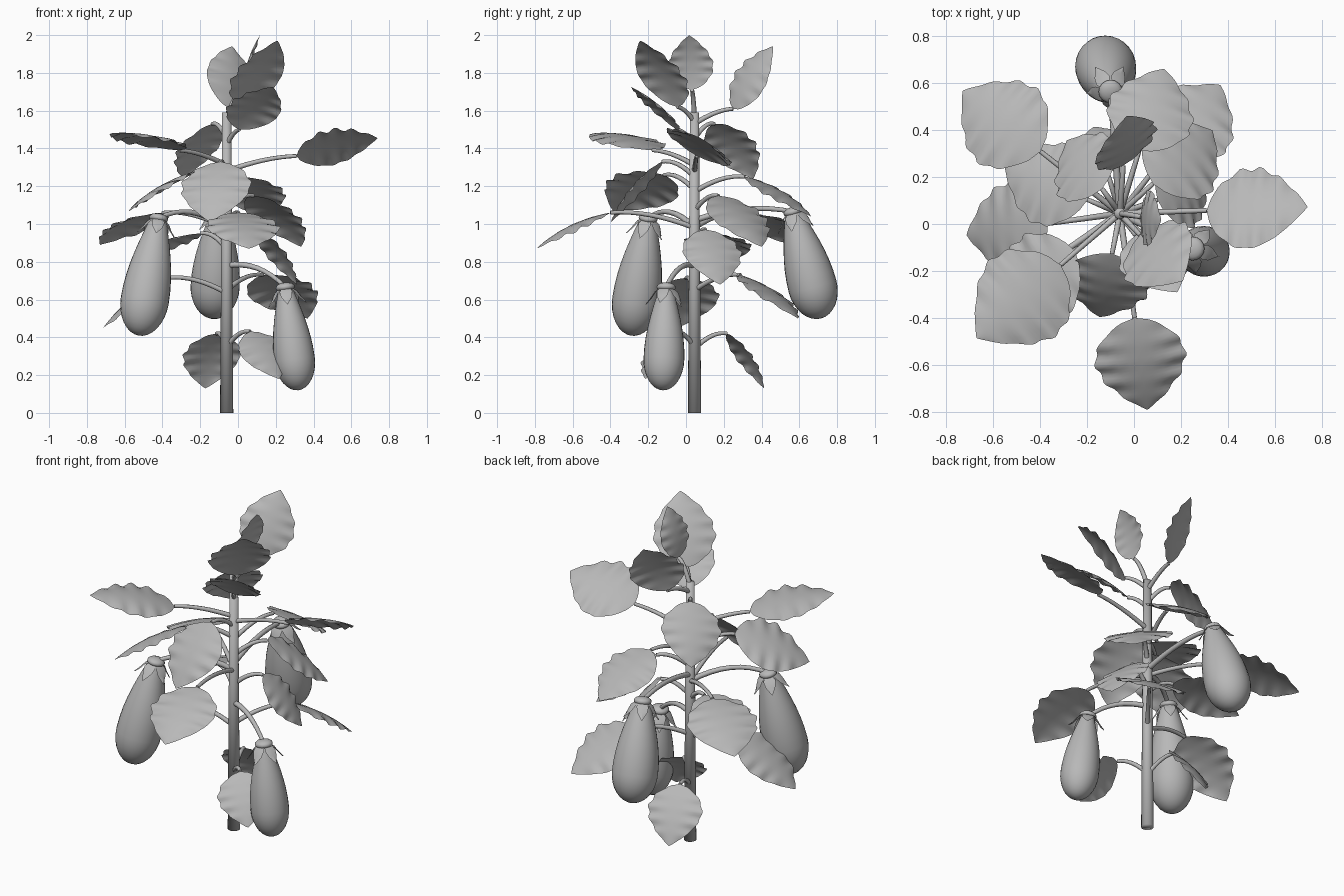
import bpy, bmesh, math
from mathutils import Vector as V

if "Cube" in bpy.data.objects:
    bpy.data.objects.remove(bpy.data.objects["Cube"])

GREY = bpy.data.materials.new("plain grey")
GREY.diffuse_color = (0.48, 0.48, 0.48, 1)
GREY.use_nodes = True
GREY.node_tree.nodes["Principled BSDF"].inputs["Base Color"].default_value = GREY.diffuse_color

STEM_X, STEM_Y = -0.06, 0.045

def finish(name, bm, angle=50):
    me = bpy.data.meshes.new(name)
    bm.to_mesh(me)
    bm.free()
    me.materials.append(GREY)
    ob = bpy.data.objects.new(name, me)
    bpy.context.collection.objects.link(ob)
    bpy.context.view_layer.objects.active = ob
    ob.select_set(True)
    bpy.ops.object.shade_smooth_by_angle(angle=math.radians(angle))
    ob.select_set(False)

def tube(name, pts, radii, sides=10, angle=50):
    """Round skin along a path; used for stem, stalks and fruit."""
    bm = bmesh.new()
    rings, last = [], None
    for i, p in enumerate(pts):
        d = (pts[min(i + 1, len(pts) - 1)] - pts[max(i - 1, 0)]).normalized()
        a = last or d.cross(V((0, 1, 0)) if abs(d.y) < 0.8 else V((1, 0, 0)))
        last = a = (a - d * a.dot(d)).normalized()
        b = d.cross(a)
        rings.append([bm.verts.new(p + radii[i] * (a * math.cos(t) + b * math.sin(t)))
                      for t in (2 * math.pi * k / sides for k in range(sides))])
    for r, s in zip(rings, rings[1:]):
        for k in range(sides):
            j = (k + 1) % sides
            bm.faces.new((r[k], r[j], s[j], s[k]))
    bm.faces.new(rings[0][::-1])
    bm.faces.new(rings[-1])
    bmesh.ops.recalc_face_normals(bm, faces=bm.faces)
    finish(name, bm, angle)

def stalk(name, end, z0, lift, r):
    """Arching stalk from the stem to a leaf base or fruit top."""
    a = V((STEM_X, STEM_Y, z0))
    c = a.lerp(end, 0.55)
    c.z = max(end.z, z0) + lift
    pts = [a * (1 - t) ** 2 + c * 2 * t * (1 - t) + end * t * t for t in (i / 8 for i in range(9))]
    tube(name, pts, [r * (1.15 - 0.3 * i / 8) for i in range(9)], 8)

def leaf(name, base, tip, width, side=None, phase=0.0):
    """Ovate, pointed blade with wavy margin, arched along its length."""
    axis = tip - base
    length = axis.length
    d = axis.normalized()
    s = V(side) if side else V((d.y, -d.x, 0))
    s = (s - d * s.dot(d)).normalized()
    n = s.cross(d)
    if n.z < 0:
        n.negate()
    rows, cols, wide = 30, 8, 0.42
    bm = bmesh.new()
    grid = []
    for i in range(rows + 1):
        u = i / rows
        swell = math.sin(math.pi * u)
        # round shoulder up to the widest point, then a taper to a point
        if u < wide:
            half = math.sin(math.pi / 2 * u / wide) ** 0.6
        else:
            half = max(0.0, math.cos(math.pi / 2 * (u - wide) / (1 - wide))) ** 0.9
        half = 0.5 * width * half + 0.001
        wave = math.sin(10 * math.pi * u + phase)
        row = []
        for j in range(cols + 1):
            v = 2 * j / cols - 1
            e = v * v
            off = 0.28 * length * u * (1 - u) + width * e * swell * (0.022 * wave - 0.07)
            row.append(bm.verts.new(base + axis * u + s * v * half * (1 + 0.04 * e * wave) + n * off))
        grid.append(row)
    for a, b in zip(grid, grid[1:]):
        for j in range(cols):
            bm.faces.new((a[j], a[j + 1], b[j + 1], b[j]))
    bm.normal_update()
    if sum(f.normal.dot(n) for f in bm.faces) < 0:
        bmesh.ops.reverse_faces(bm, faces=bm.faces)
    finish(name, bm, 180)

def fruit(i, top, bottom, r, z0, lift):
    """Pear-long fruit with knob, pointed sepals and its stalk."""
    axis = bottom - top
    d = axis.normalized()
    # neck widens evenly to the belly, then closes as a quarter ellipse
    belly = 0.70
    ts = [belly * k / 7 for k in range(7)]
    rs = [0.32 + 0.68 * math.sin(math.pi / 2 * t / belly) for t in ts]
    for k in range(9):
        q = math.pi / 2 * k / 8
        ts.append(belly + (1 - belly) * math.sin(q))
        rs.append(max(0.02, math.cos(q)))
    tube(f"fruit_{i}", [top + axis * t for t in ts], [r * q for q in rs], 28)
    caps = [math.pi * k / 8 for k in range(9)]
    tube(f"calyx_knob_{i}", [top - d * 0.025 * math.cos(q) for q in caps],
         [0.048 * math.sin(q) + 0.003 for q in caps], 16)
    # sepals: out from the knob, down over the shoulder, flaring at the tip
    a = d.cross(V((0, 1, 0))).normalized()
    b = d.cross(a)
    bm = bmesh.new()
    for k in range(5):
        t = 2 * math.pi * k / 5 + 0.3
        out, tan = a * math.cos(t) + b * math.sin(t), b * math.cos(t) - a * math.sin(t)
        rows = []
        for rad, drop, half in ((.03, 0, .018), (.06, .025, .034), (.078, .055, .028), (.108, .095, .001)):
            c = top + out * rad + d * drop
            rows.append([bm.verts.new(c + tan * half * v - out * 0.006 * abs(v)) for v in (-1, 0, 1)])
        for p, q in zip(rows, rows[1:]):
            for j in (0, 1):
                bm.faces.new((p[j], p[j + 1], q[j + 1], q[j]))
    finish(f"calyx_sepals_{i}", bm)
    stalk(f"fruit_stalk_{i}", top, z0, lift, 0.014)

# main stem
tube("main_stem", [V((STEM_X, STEM_Y, z)) for z in (0, 1.59)], [.035, .024], 16, 180)

# fruit: top, bottom, radius, stalk start height, stalk lift
fruit(1, V((-.42, -.20, 1.03)), V((-.525, -.29, .41)), .128, .98, .09)
fruit(2, V((.25, -.105, .665)), V((.32, -.122, .12)), .108, .78, .03)
fruit(3, V((-.10, .565, 1.065)), V((-.13, .715, .50)), .13, 1.02, .05)

# leaves radiate from the stem: heading, base reach, base height, tip reach, tip height
drooping = [
    (-82, .45, 1.06, .845, .87), (142, .43, 1.06, .85, .89), (188, .31, .715, .66, .45),
    (220, .25, 1.26, .67, 1.07), (157, .15, .95, .535, .81), (126, .13, 1.53, .385, 1.24),
    (107, .18, .42, .385, .13), (52, .31, .73, .695, .50), (73, .28, 1.25, .645, 1.04),
    (42, .19, 1.15, .53, .88), (20, .17, .97, .395, .68), (-43, .17, .43, .38, .18),
    (259, .175, 1.33, .45, 1.01)]
rising = [
    (2, .37, 1.36, .80, 1.455), (221, .335, 1.39, .81, 1.48), (86, .205, 1.61, .416, 1.94),
    (-47, .125, 1.62, .393, 1.97), (-54, .115, 1.50, .415, 1.725), (-9, .09, 1.71, .178, 1.998)]
# width direction of the leaves that are rolled
rolled = {3: (0, 1, 0), 5: (.6, .8, 0), 7: (.95, -.3, 0), 11: (.9, .5, 0), 13: (0, 1, -.55),
          15: (.31, .18, -.1), 17: (1, .2, 0), 18: (.05, 1, 0)}

for i, (heading, r0, z0, r1, z1) in enumerate(drooping + rising):
    h = math.radians(heading)
    base, tip = (V((STEM_X + r * math.cos(h), STEM_Y + r * math.sin(h), z)) for r, z in ((r0, z0), (r1, z1)))
    width = (tip - base).length * (0.78 if z1 > 1.6 else 0.87)
    leaf(f"leaf_{i + 1}", base, tip, width, rolled.get(i), i * 1.3)
    stalk(f"leaf_stalk_{i + 1}", base, min(z0 - 0.08, 1.56), 0.015 if z1 < z0 else -0.005, 0.012)
